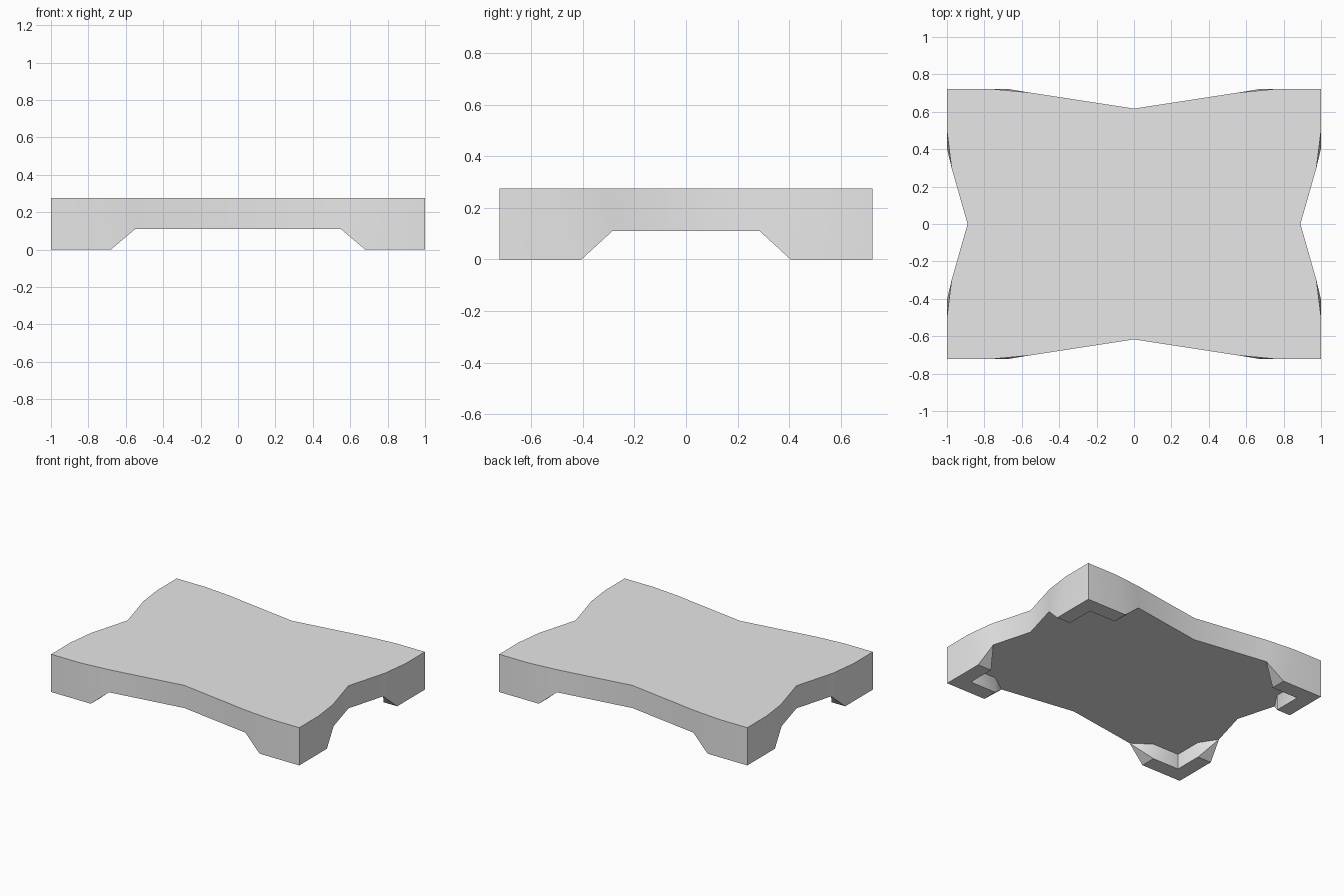
import bpy, bmesh, math

cube = bpy.data.objects.get("Cube")
if cube:
    bpy.data.objects.remove(cube, do_unlink=True)

TOP, UNDER, FLOOR = 0.275, 0.11, 0.0

# Edge rails from the middle of the right side, round the corner, to the middle of the back
corner = (1.0, 0.723)
upper_rail = [(0.89, 0), (0.975, 0.3), (1, 0.5), corner, (0.77, 0.723), (0.56, 0.703), (0, 0.617)]
lower_rail = [(0.89, 0, UNDER), (0.97, 0.285, UNDER), (1, 0.405, FLOOR), (*corner, FLOOR),
              (0.68, 0.723, FLOOR), (0.55, 0.701, UNDER), (0, 0.617, UNDER)]
# Inner bend of the L-shaped foot
foot_inner = [(0.89, 0.405), (0.89, 0.61), (0.68, 0.61)]

bm = bmesh.new()
upper = [bm.verts.new((x, y, TOP)) for x, y in upper_rail]
lower = [bm.verts.new(p) for p in lower_rail]
inner_top = [bm.verts.new((x, y, UNDER)) for x, y in foot_inner]
inner_low = [bm.verts.new((x, y, FLOOR)) for x, y in foot_inner]
mid_top = bm.verts.new((0, 0, TOP))
mid_under = bm.verts.new((0, 0, UNDER))

# Top and underside of the slab
bm.faces.new([mid_top] + upper)
bm.faces.new([mid_under] + lower[:2] + inner_top + lower[5:])

# Outer walls
for i in range(len(upper) - 1):
    bm.faces.new((upper[i], lower[i], lower[i + 1], upper[i + 1]))

# Foot sole, inner walls and sloping ends
bm.faces.new(lower[2:5] + inner_low[::-1])
for i in range(2):
    bm.faces.new((inner_top[i], inner_top[i + 1], inner_low[i + 1], inner_low[i]))
for k, slab, sole in ((0, 1, 2), (2, 5, 4)):
    bm.faces.new((lower[slab], lower[sole], inner_low[k]))
    bm.faces.new((lower[slab], inner_low[k], inner_top[k]))

# Mirror the quarter across both centre lines
for axis in (0, 1):
    copy = bmesh.ops.duplicate(bm, geom=bm.verts[:] + bm.edges[:] + bm.faces[:])["geom"]
    for v in copy:
        if isinstance(v, bmesh.types.BMVert):
            v.co[axis] *= -1
    bmesh.ops.remove_doubles(bm, verts=bm.verts[:], dist=0.0005)
bmesh.ops.recalc_face_normals(bm, faces=bm.faces[:])

# Join the quarters of the flat top and underside
flat = [e for e in bm.edges if len(e.link_faces) == 2
        and all(abs(f.normal.z) > 0.99 for f in e.link_faces)]
bmesh.ops.dissolve_edges(bm, edges=flat, use_verts=False)
centre = [v for v in bm.verts if not v.link_faces]
bmesh.ops.delete(bm, geom=centre, context='VERTS')

mesh = bpy.data.meshes.new("footed_slab")
bm.to_mesh(mesh)
bm.free()
slab = bpy.data.objects.new("footed_slab", mesh)
bpy.context.scene.collection.objects.link(slab)

# Plain grey
grey = bpy.data.materials.new("light_grey")
grey.use_nodes = True
colour = (0.8, 0.8, 0.8, 1)
grey.diffuse_color = colour
grey.node_tree.nodes["Principled BSDF"].inputs["Base Color"].default_value = colour
mesh.materials.append(grey)

# Soft side curves, crisp corners
bpy.ops.object.select_all(action='DESELECT')
slab.select_set(True)
bpy.context.view_layer.objects.active = slab
bpy.ops.object.shade_smooth_by_angle(angle=math.radians(35))
